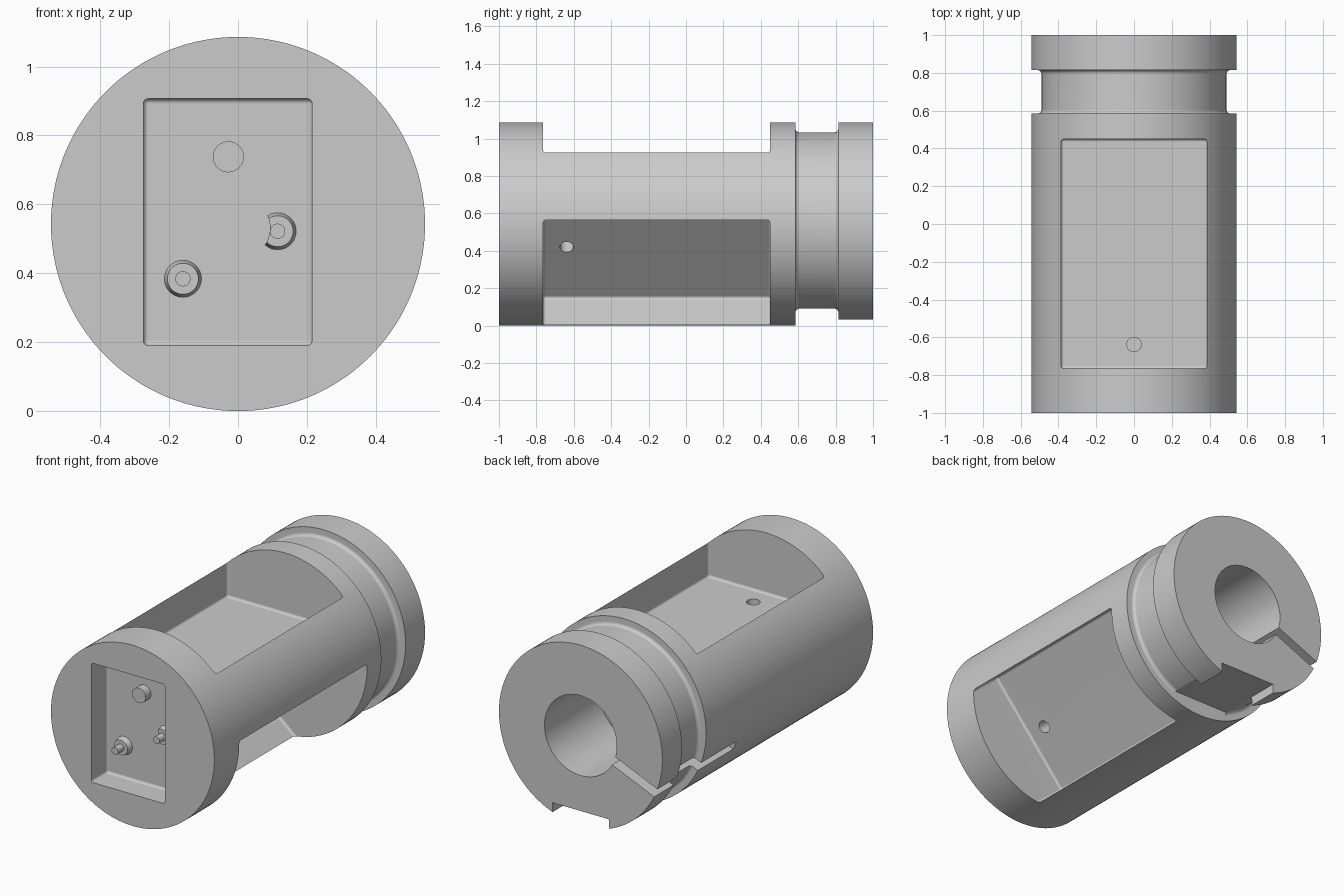
import bpy, bmesh, math
from mathutils import Matrix, Vector

cube = bpy.data.objects.get("Cube")
if cube:
    bpy.data.objects.remove(cube, do_unlink=True)

R = 0.543  # body radius, also the axis height

grey = bpy.data.materials.new("plain_grey")
grey.use_nodes = True
colour = (0.6, 0.6, 0.6, 1)
grey.diffuse_color = colour
grey.node_tree.nodes["Principled BSDF"].inputs["Base Color"].default_value = colour


def make(name, bm):
    bmesh.ops.recalc_face_normals(bm, faces=bm.faces)
    mesh = bpy.data.meshes.new(name)
    bm.to_mesh(mesh)
    bm.free()
    mesh.materials.append(grey)
    ob = bpy.data.objects.new(name, mesh)
    bpy.context.collection.objects.link(ob)
    return ob


def frame(angle):
    """Local x points outward from the axis, z runs around the body."""
    return Matrix.Translation((0, 0, R)) @ Matrix.Rotation(math.radians(angle), 4, 'Y')


def box(name, lo, hi, angle=0, bevel=0.015):
    lo, hi = Vector(lo), Vector(hi)
    bm = bmesh.new()
    bmesh.ops.create_cube(bm, size=1, matrix=Matrix.Translation((lo + hi) / 2)
                          @ Matrix.Diagonal((*(hi - lo), 1)))
    if bevel:
        bmesh.ops.bevel(bm, geom=bm.edges[:], offset=bevel, segments=4,
                        profile=0.5, affect='EDGES')
    bm.transform(frame(angle))
    return make(name, bm)


def rod(name, start, end, radius, angle=0, segments=48, flare=0):
    a, b = Vector(start), Vector(end)
    bm = bmesh.new()
    turn = (b - a).to_track_quat('Z', 'Y').to_matrix().to_4x4()
    bmesh.ops.create_cone(bm, cap_ends=True, segments=segments, radius1=radius + flare,
                          radius2=radius, depth=(b - a).length,
                          matrix=frame(angle) @ Matrix.Translation((a + b) / 2) @ turn)
    return make(name, bm)


def cut(target, cutter):
    """Subtract the cutter, trying a second solver if the first changes nothing."""
    cutter.hide_render = True
    bpy.context.view_layer.objects.active = target
    before = len(target.data.vertices)
    for solver in ('MANIFOLD', 'EXACT'):
        mod = target.modifiers.new("cut", 'BOOLEAN')
        mod.operation = 'DIFFERENCE'
        mod.solver = solver
        mod.object = cutter
        bpy.ops.object.modifier_apply(modifier=mod.name)
        if len(target.data.vertices) != before:
            break
    bpy.data.objects.remove(cutter, do_unlink=True)


def smooth(ob):
    bpy.ops.object.select_all(action='DESELECT')
    ob.select_set(True)
    bpy.context.view_layer.objects.active = ob
    bpy.ops.object.shade_smooth_by_angle(angle=math.radians(30))


# Turned body with a filleted groove near the back
g0, g1, gr, f = 0.585, 0.815, 0.49, 0.02
profile = [(R, -1), (R, g0)]
arc = [math.radians(a) for a in (0, 22, 45, 68, 90)]
profile += [(gr + f - f * math.sin(a), g0 + f - f * math.cos(a)) for a in arc]
profile += [(gr + f - f * math.cos(a), g1 - f + f * math.sin(a)) for a in arc]
profile += [(R, g1), (R, 1)]
bm = bmesh.new()
ring = [bm.verts.new((r, y, 0)) for r, y in profile]
edges = [bm.edges.new(pair) for pair in zip(ring, ring[1:])]
bmesh.ops.spin(bm, geom=ring + edges, cent=(0, 0, 0), axis=(0, 1, 0),
               angle=math.tau, steps=144, use_duplicate=False)
bmesh.ops.remove_doubles(bm, verts=bm.verts[:], dist=0.0001)
bmesh.ops.holes_fill(bm, edges=[e for e in bm.edges if e.is_boundary], sides=0)
bm.transform(Matrix.Translation((0, 0, R)))
body = make("body", bm)

# Pockets: top, right, left, front
LEFT, RIGHT, FLOOR = 157, 40.7, 0.177
cut(body, box("top_cutter", (-0.386, -0.765, FLOOR), (0.386, 0.45, 0.8)))
cut(body, box("right_cutter", (FLOOR, -0.765, -0.37), (0.8, 0.45, 0.37), RIGHT))
cut(body, box("left_cutter", (FLOOR, -0.61, -0.26), (0.8, 0.295, 0.26), LEFT))
cut(body, box("front_cutter", (-0.275, -1.2, 0.19 - R), (0.215, -0.85, 0.907 - R)))

# Bore, cable slot and bottom notch at the back
cut(body, rod("bore_cutter", (0, 0.48, 0), (0, 1.1, 0), 0.24, segments=96))
cut(body, box("slot_cutter", (0.18, 0.25, -0.028), (0.7, 1.1, 0.028), LEFT, 0))
cut(body, box("notch_cutter", (-0.187, g0, -0.7), (0.187, 1.1, -0.453), 0, 0))

# Small holes in the top and right pocket floors
cut(body, rod("top_hole_cutter", (0, -0.638, 0.08), (0, -0.638, 0.3), 0.038))
cut(body, rod("right_hole_cutter", (0.08, -0.638, -0.01), (0.3, -0.638, -0.01),
              0.036, RIGHT))
smooth(body)
weighted = body.modifiers.new("even_shading", 'WEIGHTED_NORMAL')
weighted.keep_sharp = True

# Terminals on the front pocket floor
for side, x, z in (("left", 0.115, 0.522 - R), ("right", -0.16, 0.384 - R)):
    boss = rod(f"front_{side}_boss", (x, -0.845, z), (x, -0.885, z), 0.045, flare=0.01)
    if side == "left":
        cut(boss, rod("boss_cutter", (0, -0.7, z + 0.01), (0, -1, z + 0.01), 0.093))
    smooth(boss)
    smooth(rod(f"front_{side}_pin", (x, -0.84, z), (x, -0.94, z), 0.022))
smooth(rod("front_stub", (-0.028, -0.84, 0.738 - R), (-0.028, -0.9, 0.738 - R), 0.045))

# Terminals on the left pocket floor
for name, y in (("front", -0.28), ("rear", 0.04)):
    smooth(rod(f"side_{name}_boss", (0.17, y, 0), (0.42, y, 0), 0.032, LEFT))
    smooth(rod(f"side_{name}_pin", (0.17, y, 0), (0.47, y, 0), 0.017, LEFT))
